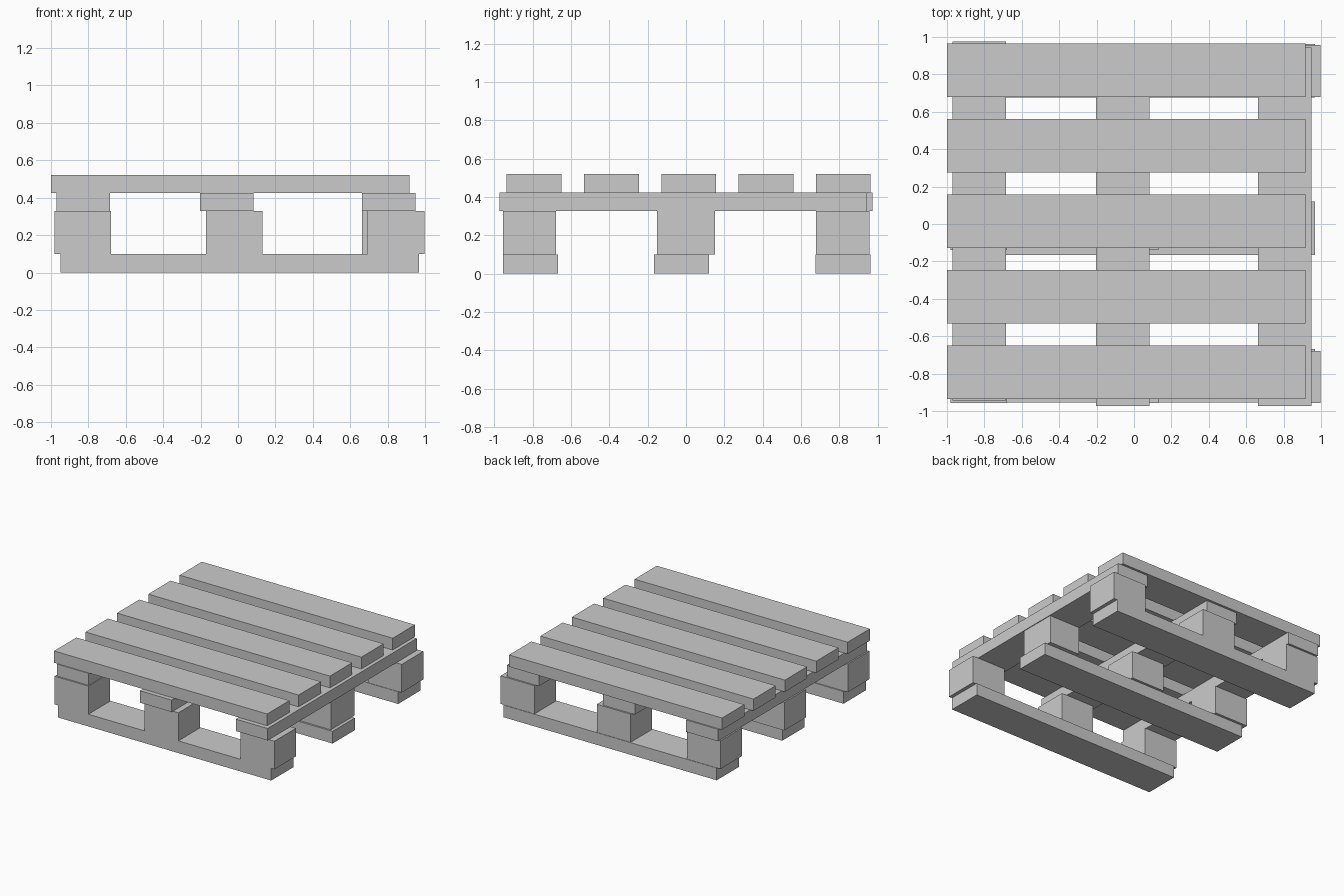
import bpy

if "Cube" in bpy.data.objects:
    bpy.data.objects.remove(bpy.data.objects["Cube"])

# Board thickness levels
Z_BOTTOM, Z_BLOCK, Z_STRINGER, Z_TOP = 0.099, 0.328, 0.425, 0.521
BOARD_LEN, BOARD_W = 1.918, 0.286


def box(name, x0, x1, y0, y1, z0, z1):
    bpy.ops.mesh.primitive_cube_add(
        size=1, location=((x0 + x1) / 2, (y0 + y1) / 2, (z0 + z1) / 2))
    ob = bpy.context.object
    ob.name = name
    ob.scale = (x1 - x0, y1 - y0, z1 - z0)
    bpy.ops.object.transform_apply(location=False, rotation=False, scale=True)
    return ob


# Five deck boards across the top
for i in range(5):
    y = -0.936 + i * 0.4035
    box(f"deck_board_{i + 1}", -1.0, -1.0 + BOARD_LEN, y, y + BOARD_W, Z_STRINGER, Z_TOP)

# Three stringer boards running front to back
for side, x, y in (("left", -0.97, -0.943), ("middle", -0.202, -0.973), ("right", 0.662, -0.973)):
    box(f"{side}_stringer_board", x, x + BOARD_W, y, y + BOARD_LEN, Z_BLOCK, Z_STRINGER)

# Three bottom skid boards
for row, y in (("front", -0.955), ("middle", -0.167), ("back", 0.676)):
    box(f"{row}_skid_board", -0.95, -0.95 + BOARD_LEN, y, y + BOARD_W, 0, Z_BOTTOM)

# Nine spacer blocks; the middle right one is turned a quarter turn
for row, y in (("front", -0.817), ("middle", 0.0), ("back", 0.819)):
    for side, x in (("left", -0.83), ("middle", -0.02), ("right", 0.845)):
        hx, hy = 0.152, 0.139
        if (row, side) == ("middle", "right"):
            x, hx, hy = 0.803, hy, hx
        box(f"{row}_{side}_block", x - hx, x + hx, y - hy, y + hy, Z_BOTTOM, Z_BLOCK)
